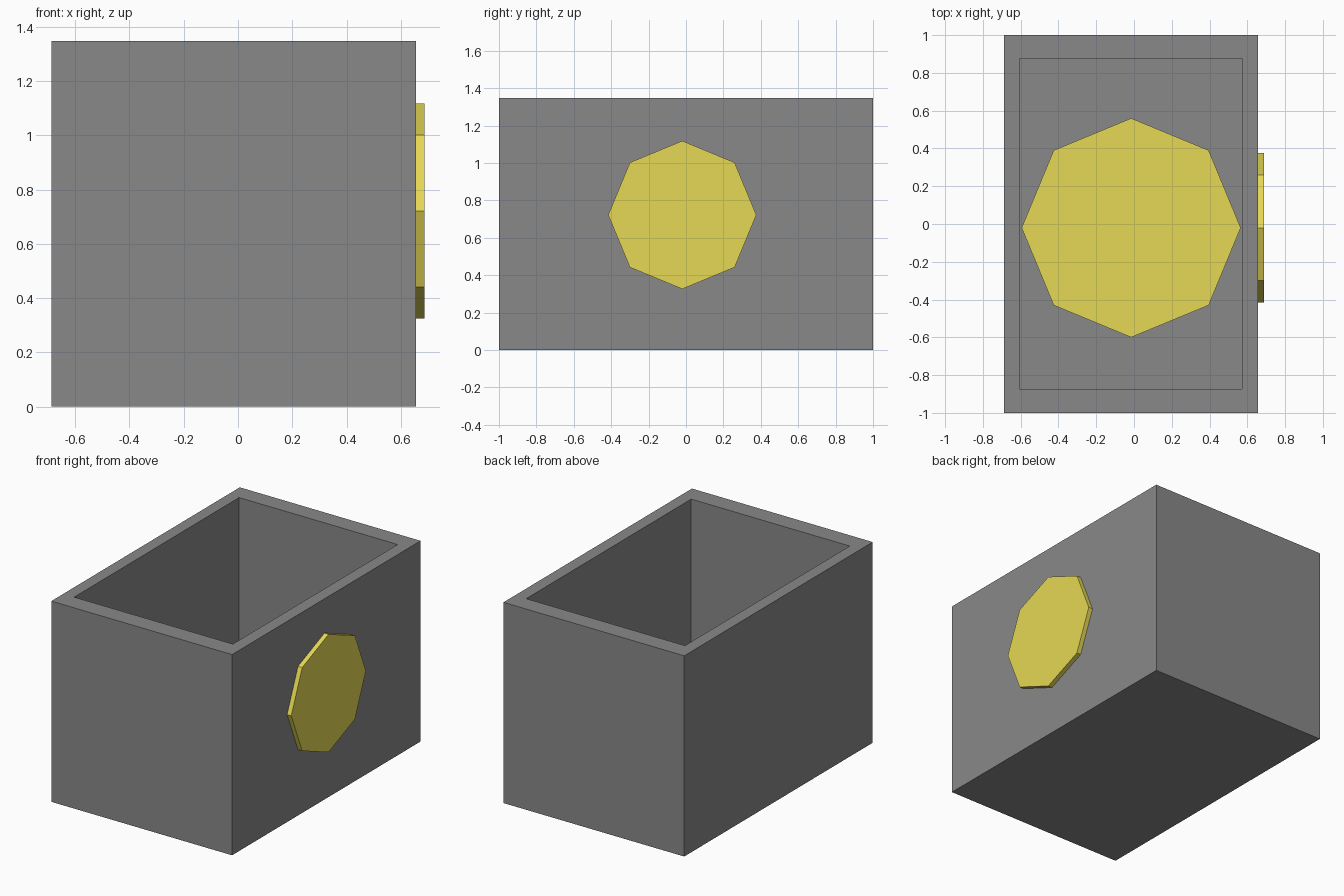
import bpy, bmesh, math
from mathutils import Matrix, Vector

if "Cube" in bpy.data.objects:
    bpy.data.objects.remove(bpy.data.objects["Cube"])


def material(name, colour):
    mat = bpy.data.materials.new(name)
    mat.diffuse_color = (*colour, 1)
    mat.use_nodes = True
    mat.node_tree.nodes["Principled BSDF"].inputs["Base Color"].default_value = mat.diffuse_color
    return mat


yellow = material("yellow", (0.79, 0.69, 0.09))
dark_grey = material("dark_grey", (0.25, 0.25, 0.25))


def add_object(name, bm, mat):
    bmesh.ops.recalc_face_normals(bm, faces=bm.faces)
    mesh = bpy.data.meshes.new(name)
    bm.to_mesh(mesh)
    bm.free()
    mesh.materials.append(mat)
    obj = bpy.data.objects.new(name, mesh)
    bpy.context.collection.objects.link(obj)
    return obj


def disc(name, centre, radius, depth, rotation=None):
    bm = bmesh.new()
    m = Matrix.Translation(centre) @ (rotation or Matrix())
    bmesh.ops.create_cone(bm, cap_ends=True, segments=8, radius1=radius,
                          radius2=radius, depth=depth, matrix=m)
    return add_object(name, bm, yellow)


# Open-topped box: inset the top face into a rim, then push it down to the floor
X0, X1, Y0, Y1, H = -0.687, 0.656, -1.0, 1.0, 1.348
IX0, IX1, IY0, IY1, FLOOR = -0.606, 0.573, -0.873, 0.877, 0.1
bm = bmesh.new()
base = bmesh.ops.create_cube(bm, size=1)["verts"]
for v in base:
    v.co = Vector((X1 if v.co.x > 0 else X0, Y1 if v.co.y > 0 else Y0, H if v.co.z > 0 else 0))
bm.normal_update()
top = max(bm.faces, key=lambda f: f.calc_center_median().z)
bmesh.ops.inset_region(bm, faces=[top], thickness=0.05)
for v in top.verts:
    v.co = Vector((IX1 if v.co.x > 0 else IX0, IY1 if v.co.y > 0 else IY0, H))
well = bmesh.ops.extrude_discrete_faces(bm, faces=[top])["faces"][0]
for v in well.verts:
    v.co.z = FLOOR
add_object("box", bm, dark_grey)

# Octagonal discs: one on the inside floor, one on the right wall
disc("floor_disc", (-0.015, -0.02, FLOOR + 0.03), 0.58, 0.08)
disc("side_disc", (0.667, -0.02, 0.722), 0.396, 0.04, Matrix.Rotation(math.pi / 2, 4, 'Y'))
